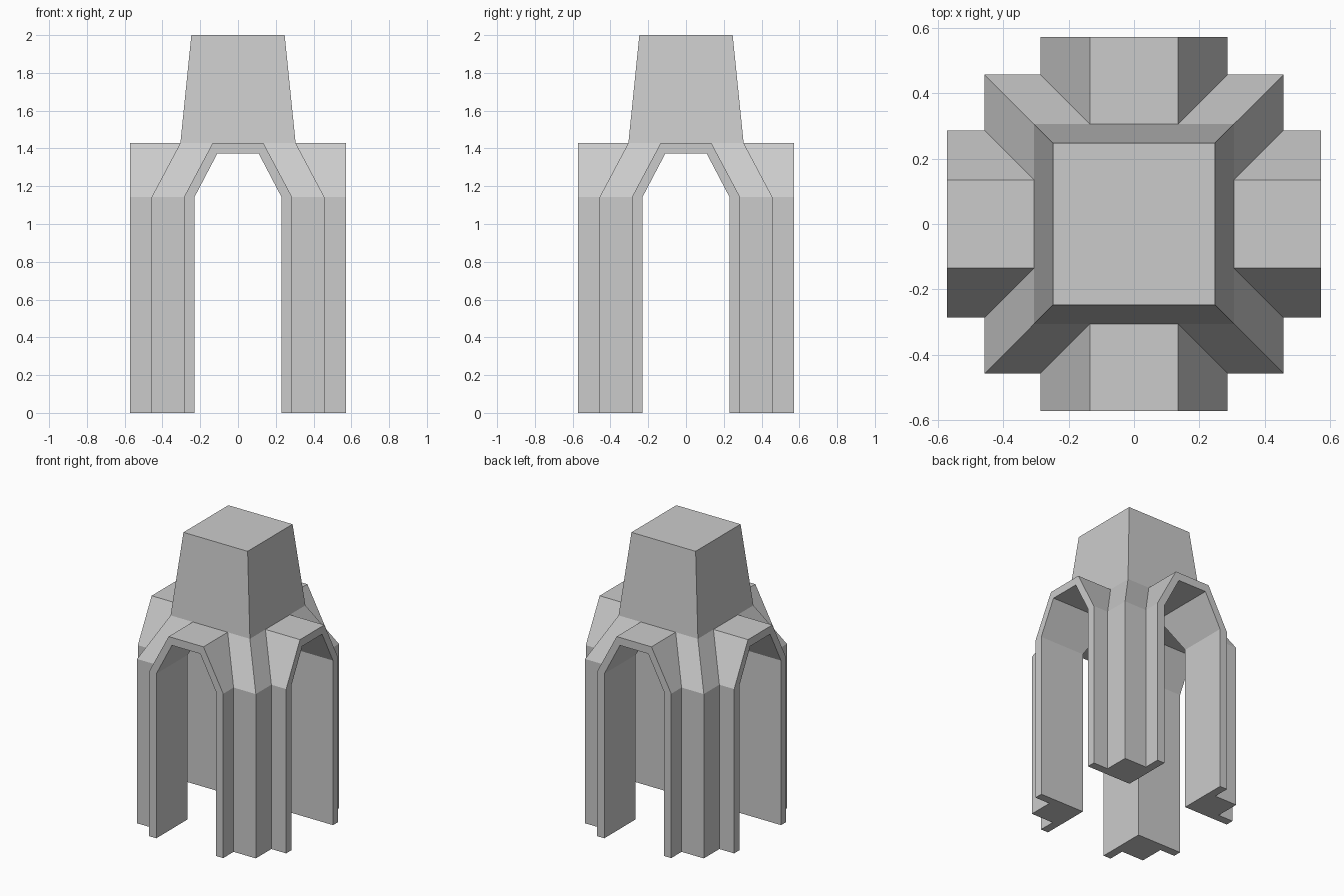
import bpy, bmesh
from math import pi
from mathutils import Matrix

if "Cube" in bpy.data.objects:
    bpy.data.objects.remove(bpy.data.objects["Cube"])


def make_object(name, bm):
    bmesh.ops.recalc_face_normals(bm, faces=bm.faces)
    mesh = bpy.data.meshes.new(name)
    bm.to_mesh(mesh)
    bm.free()
    ob = bpy.data.objects.new(name, mesh)
    bpy.context.collection.objects.link(ob)
    return ob


def square_loft(name, sections):
    """Stack of centred squares given as (half width, z)."""
    bm = bmesh.new()
    rings = [[bm.verts.new((sx * h, sy * h, z))
              for sx, sy in ((-1, -1), (1, -1), (1, 1), (-1, 1))]
             for h, z in sections]
    for a, b in zip(rings, rings[1:]):
        for i in range(4):
            j = (i + 1) % 4
            bm.faces.new((a[i], a[j], b[j], b[i]))
    bm.faces.new(rings[0])
    bm.faces.new(rings[-1])
    return make_object(name, bm)


def arch_prism(name, half, length, angle):
    """Mirrored arch profile, extruded along y and turned about z."""
    profile = half + [(-x, z) for x, z in reversed(half)]
    bm = bmesh.new()
    face = bm.faces.new([bm.verts.new((x, -length, z)) for x, z in profile])
    ext = bmesh.ops.extrude_face_region(bm, geom=[face])
    moved = [v for v in ext["geom"] if isinstance(v, bmesh.types.BMVert)]
    bmesh.ops.translate(bm, verts=moved, vec=(0, 2 * length, 0))
    bmesh.ops.rotate(bm, verts=bm.verts, matrix=Matrix.Rotation(angle, 3, 'Z'))
    return make_object(name, bm)


def combine(target, other, operation):
    mod = target.modifiers.new(operation, 'BOOLEAN')
    mod.operation = operation
    mod.solver = 'EXACT'
    mod.object = other
    bpy.context.view_layer.objects.active = target
    bpy.ops.object.modifier_apply(modifier=mod.name)
    bpy.data.objects.remove(other)


# Main body: square base, sloping shoulder, tapering tower
tower = square_loft("arched_tower", [(0.457, 0), (0.457, 1.143),
                                     (0.305, 1.429), (0.247, 2.0)])

# Projecting arch surrounds on all four sides
for angle in (0, pi / 2):
    surround = arch_prism("arch_surround",
                          [(0.286, 0), (0.286, 1.143), (0.134, 1.429)], 0.571, angle)
    combine(tower, surround, 'UNION')

# Crossing passages, leaving four corner legs
for angle in (0, pi / 2):
    passage = arch_prism("passage_cutter",
                         [(0.229, -0.1), (0.229, 1.145), (0.109, 1.374)], 0.7, angle)
    combine(tower, passage, 'DIFFERENCE')
